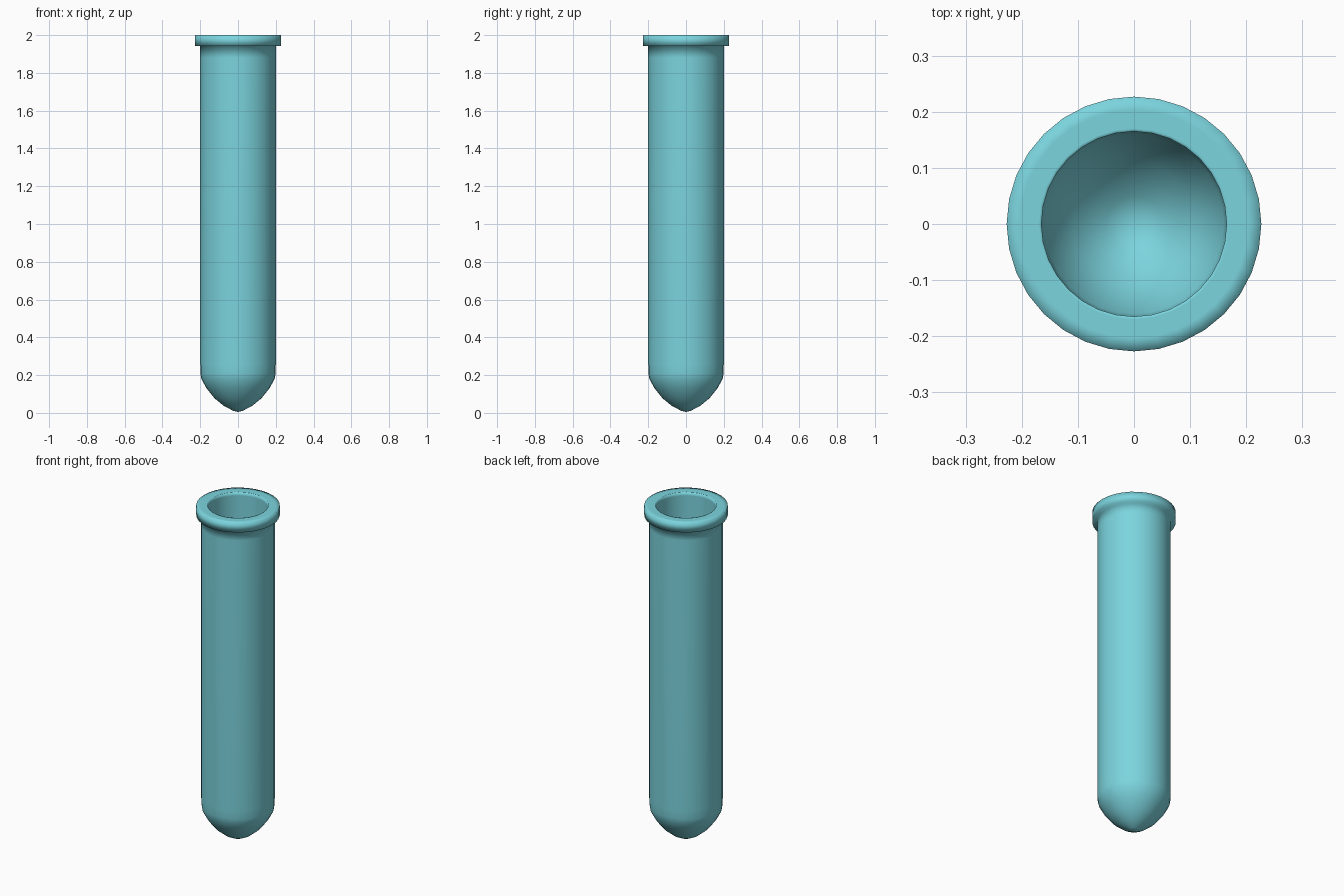
import bpy, bmesh
from math import cos, sin, tau

if "Cube" in bpy.data.objects:
    bpy.data.objects.remove(bpy.data.objects["Cube"])

SEGMENTS = 32

# Half-section (radius, height) from the outer tip, over the lip, to the inner tip
PROFILE = [
    (0.0, 0.005), (0.025, 0.011), (0.075, 0.037), (0.125, 0.078), (0.168, 0.132),
    (0.194, 0.18), (0.199, 0.21), (0.2, 0.26),                   # rounded point
    (0.2, 1.88), (0.2, 1.942),                                   # tube wall
    (0.227, 1.942), (0.227, 2.0), (0.203, 2.0),                  # lip
    (0.17, 2.0), (0.165, 2.0), (0.165, 1.98),                    # mouth
    (0.165, 0.25), (0.16, 0.2), (0.11, 0.115), (0.05, 0.06), (0.0, 0.04),  # inside
]


def lathe(name, profile, segments):
    """Turn a closed half-section around z; end points on the axis become poles."""
    bm = bmesh.new()
    rings = []
    for r, z in profile:
        count = segments if r > 0 else 1
        rings.append([bm.verts.new((r * cos(tau * i / segments),
                                    r * sin(tau * i / segments), z))
                      for i in range(count)])
    for a, b in zip(rings, rings[1:]):
        for i in range(segments):
            j = (i + 1) % segments
            corners = [a[i % len(a)], a[j % len(a)], b[j % len(b)], b[i % len(b)]]
            bm.faces.new(list(dict.fromkeys(corners)))
    bmesh.ops.recalc_face_normals(bm, faces=bm.faces)
    for face in bm.faces:
        face.smooth = True
    mesh = bpy.data.meshes.new(name)
    bm.to_mesh(mesh)
    bm.free()
    obj = bpy.data.objects.new(name, mesh)
    bpy.context.collection.objects.link(obj)
    return obj


# Hollow tube with lip
tube = lathe("test_tube", PROFILE, SEGMENTS)
mat = bpy.data.materials.new("aqua_glass")
mat.diffuse_color = (0.2, 0.66, 0.73, 1.0)
mat.use_nodes = True
mat.node_tree.nodes["Principled BSDF"].inputs["Base Color"].default_value = mat.diffuse_color
tube.data.materials.append(mat)
